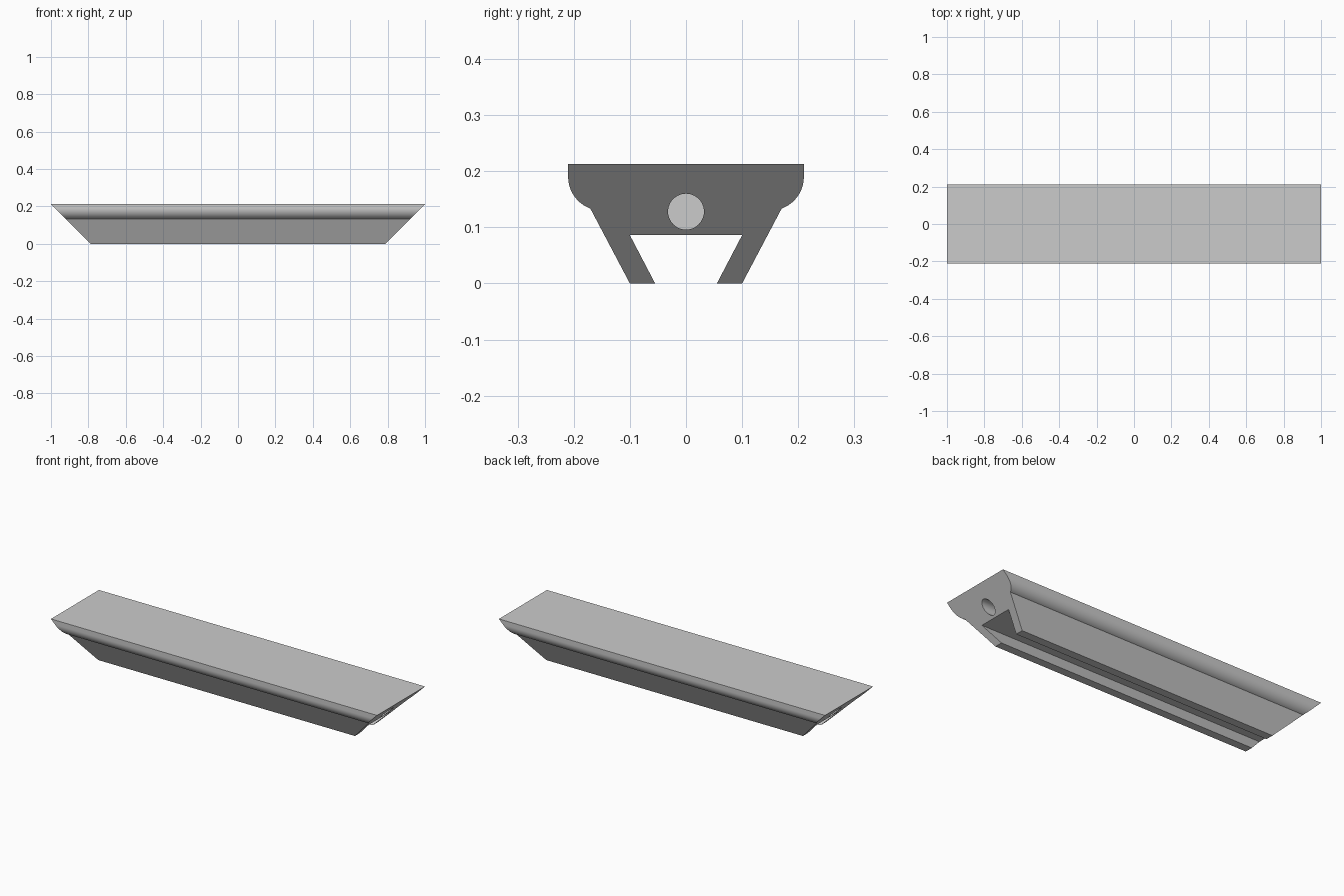
import bpy, bmesh
from math import cos, sin, radians, pi
from mathutils import Matrix

cube = bpy.data.objects.get("Cube")
if cube:
    bpy.data.objects.remove(cube, do_unlink=True)

HEIGHT = 0.213       # total height
HALF_LENGTH = 1.0    # half length along the top; ends are mitred at 45 degrees
ARC_STEPS = 16

# Single grey material
grey = bpy.data.materials.new("plain grey")
grey.use_nodes = True
colour = (0.6, 0.6, 0.6, 1)
grey.diffuse_color = colour
grey.node_tree.nodes["Principled BSDF"].inputs["Base Color"].default_value = colour


def add_object(name, bm):
    bmesh.ops.recalc_face_normals(bm, faces=bm.faces)
    mesh = bpy.data.meshes.new(name)
    bm.to_mesh(mesh)
    bm.free()
    mesh.materials.append(grey)
    obj = bpy.data.objects.new(name, mesh)
    bpy.context.collection.objects.link(obj)
    return obj


# Half cross-section (y, z): top corner, rounded shoulder, splayed leg, channel
half = [(0.21, HEIGHT)]
for i in range(ARC_STEPS + 1):
    a = radians(-70) * i / ARC_STEPS
    half.append((0.15 + 0.06 * cos(a), 0.19 + 0.06 * sin(a)))
half += [(0.10, 0), (0.055, 0), (0.10, 0.086)]
profile = half + [(-y, z) for y, z in reversed(half)]

# Rail body: the profile swept along x between mitred ends
bm = bmesh.new()
ends = []
for side in (-1, 1):
    ends.append([bm.verts.new((side * (HALF_LENGTH - HEIGHT + z), y, z)) for y, z in profile])
    bm.faces.new(ends[-1])
for i in range(len(profile)):
    j = (i + 1) % len(profile)
    bm.faces.new((ends[0][i], ends[0][j], ends[1][j], ends[1][i]))
rail = add_object("rail", bm)

# Blind round hole in each mitred end
for side in (-1, 1):
    bm = bmesh.new()
    place = Matrix.Translation((side * 0.85, 0, 0.128)) @ Matrix.Rotation(pi / 2, 4, "Y")
    bmesh.ops.create_cone(bm, cap_ends=True, segments=48, radius1=0.032,
                          radius2=0.032, depth=0.5, matrix=place)
    cutter = add_object("hole_cutter", bm)
    cutter.hide_render = True
    cut = rail.modifiers.new("end_hole", "BOOLEAN")
    cut.operation = "DIFFERENCE"
    cut.solver = "EXACT"
    cut.object = cutter
    bpy.context.view_layer.objects.active = rail
    bpy.ops.object.modifier_apply(modifier=cut.name)
    bpy.data.objects.remove(cutter, do_unlink=True)

# Smooth the shoulders and holes, keep the edges crisp
bpy.ops.object.select_all(action="DESELECT")
rail.select_set(True)
bpy.context.view_layer.objects.active = rail
bpy.ops.object.shade_smooth_by_angle(angle=radians(30))
